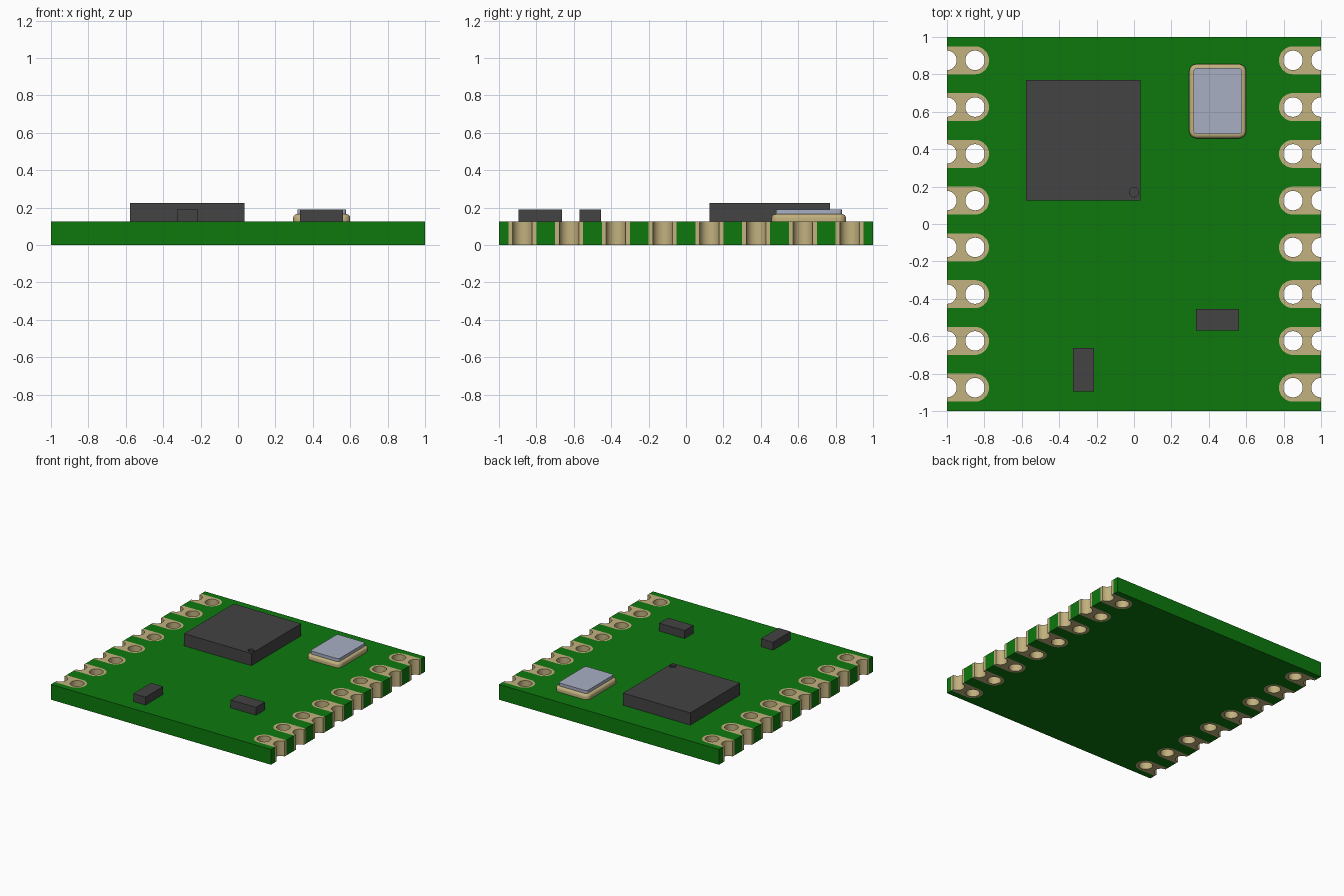
import bpy, bmesh, math

cube = bpy.data.objects.get("Cube")
if cube:
    bpy.data.objects.remove(cube, do_unlink=True)


def material(name, rgb, rough=0.6):
    m = bpy.data.materials.new(name)
    m.use_nodes = True
    m.diffuse_color = (*rgb, 1)
    bsdf = m.node_tree.nodes["Principled BSDF"]
    bsdf.inputs["Base Color"].default_value = (*rgb, 1)
    bsdf.inputs["Roughness"].default_value = rough
    return m


GREEN = material("board green", (0.004, 0.19, 0.004))
GOLD = material("pad gold", (0.54, 0.44, 0.21))
BLACK = material("chip black", (0.056, 0.056, 0.056))
SILVER = material("lid silver", (0.39, 0.43, 0.54))


def arc(cx, cy, r, a0, a1, n):
    return [(cx + r * math.cos(math.radians(a0 + (a1 - a0) * i / n)),
             cy + r * math.sin(math.radians(a0 + (a1 - a0) * i / n))) for i in range(n + 1)]


def circle(cx, cy, r, n=32):
    return arc(cx, cy, r, 0, 360, n)[:-1]


def rect(x0, x1, y0, y1, r=0):
    if not r:
        return [(x0, y0), (x1, y0), (x1, y1), (x0, y1)]
    return (arc(x1 - r, y1 - r, r, 0, 90, 6) + arc(x0 + r, y1 - r, r, 90, 180, 6)
            + arc(x0 + r, y0 + r, r, 180, 270, 6) + arc(x1 - r, y0 + r, r, 270, 360, 6))


def slab(name, outlines, z0, z1, mat, round_top=0):
    """Extrude flat outlines from z0 to z1, with an optional rounded top rim."""
    bm = bmesh.new()
    for pts in outlines:
        face = bm.faces.new([bm.verts.new((x, y, z0)) for x, y in pts])
        ext = bmesh.ops.extrude_face_region(bm, geom=[face], use_keep_orig=True)
        top = [v for v in ext["geom"] if isinstance(v, bmesh.types.BMVert)]
        bmesh.ops.translate(bm, verts=top, vec=(0, 0, z1 - z0))
    bmesh.ops.recalc_face_normals(bm, faces=bm.faces)
    if round_top:
        rim = [e for e in bm.edges if all(v.co.z > z1 - 1e-5 for v in e.verts)]
        bmesh.ops.bevel(bm, geom=rim, offset=round_top, segments=4, profile=0.5, affect='EDGES')
    me = bpy.data.meshes.new(name)
    bm.to_mesh(me)
    bm.free()
    me.materials.append(mat)
    ob = bpy.data.objects.new(name, me)
    bpy.context.collection.objects.link(ob)
    return ob


def activate(ob):
    bpy.ops.object.select_all(action='DESELECT')
    ob.select_set(True)
    bpy.context.view_layer.objects.active = ob


def smooth(ob):
    activate(ob)
    bpy.ops.object.shade_smooth_by_angle(angle=math.radians(30))


def drill(ob, outlines, z0, z1, mat):
    """Cut the outlines out of an object and discard the cutter."""
    cutter = slab("cutter", outlines, z0, z1, mat)
    cutter.hide_render = True
    mod = ob.modifiers.new("holes", 'BOOLEAN')
    mod.operation, mod.solver, mod.object = 'DIFFERENCE', 'EXACT', cutter
    activate(ob)
    bpy.ops.object.modifier_apply(modifier=mod.name)
    bpy.data.objects.remove(cutter, do_unlink=True)


T = 0.125                                   # board thickness
ROWS = [-0.875 + 0.25 * i for i in range(8)]
PAD_X, PAD_R, HOLE_R = 0.85, 0.075, 0.052


def pad_outline(y, side):
    # Open path from the board edge, round the inner end and back
    pts = [(1, y - PAD_R)] + arc(PAD_X, y, PAD_R, 270, 90, 16) + [(1, y + PAD_R)]
    return [(side * x, py) for x, py in pts]


# Green board with slots left open for the pads
right = [(1, -1)] + [p for y in ROWS for p in pad_outline(y, 1)] + [(1, 1)]
board = slab("circuit_board", [right + [(-x, y) for x, y in reversed(right)]], 0, T, GREEN)
smooth(board)

# Full-depth gold pads with a through hole and a half hole on the edge
for label, s in (("left", 1), ("right", -1)):
    pads = slab(label + "_edge_pads", [pad_outline(y, s) for y in ROWS], 0, T, GOLD)
    holes = [circle(s * x, y, HOLE_R) for y in ROWS for x in (PAD_X, 1)]
    drill(pads, holes, -0.1, T + 0.1, GOLD)
    smooth(pads)

# Main chip with a shallow orientation dimple
chip = slab("main_chip", [rect(-0.578, 0.034, 0.126, 0.77)], T, 0.225, BLACK)
drill(chip, [circle(0, 0.17, 0.025, 24)], 0.21, 0.3, BLACK)
smooth(chip)

# Oscillator: gold base with rounded rim and a silver lid
base = slab("oscillator_base", [rect(0.295, 0.6, 0.458, 0.855, 0.04)], T, 0.165, GOLD, 0.02)
smooth(base)
lid = slab("oscillator_lid", [rect(0.318, 0.578, 0.48, 0.834, 0.02)], 0.164, 0.19, SILVER)
smooth(lid)

# Small passive parts
slab("small_component_left", [rect(0.332, 0.562, -0.57, -0.455)], T, 0.19, BLACK)
slab("small_component_right", [rect(-0.325, -0.215, -0.895, -0.664)], T, 0.19, BLACK)
